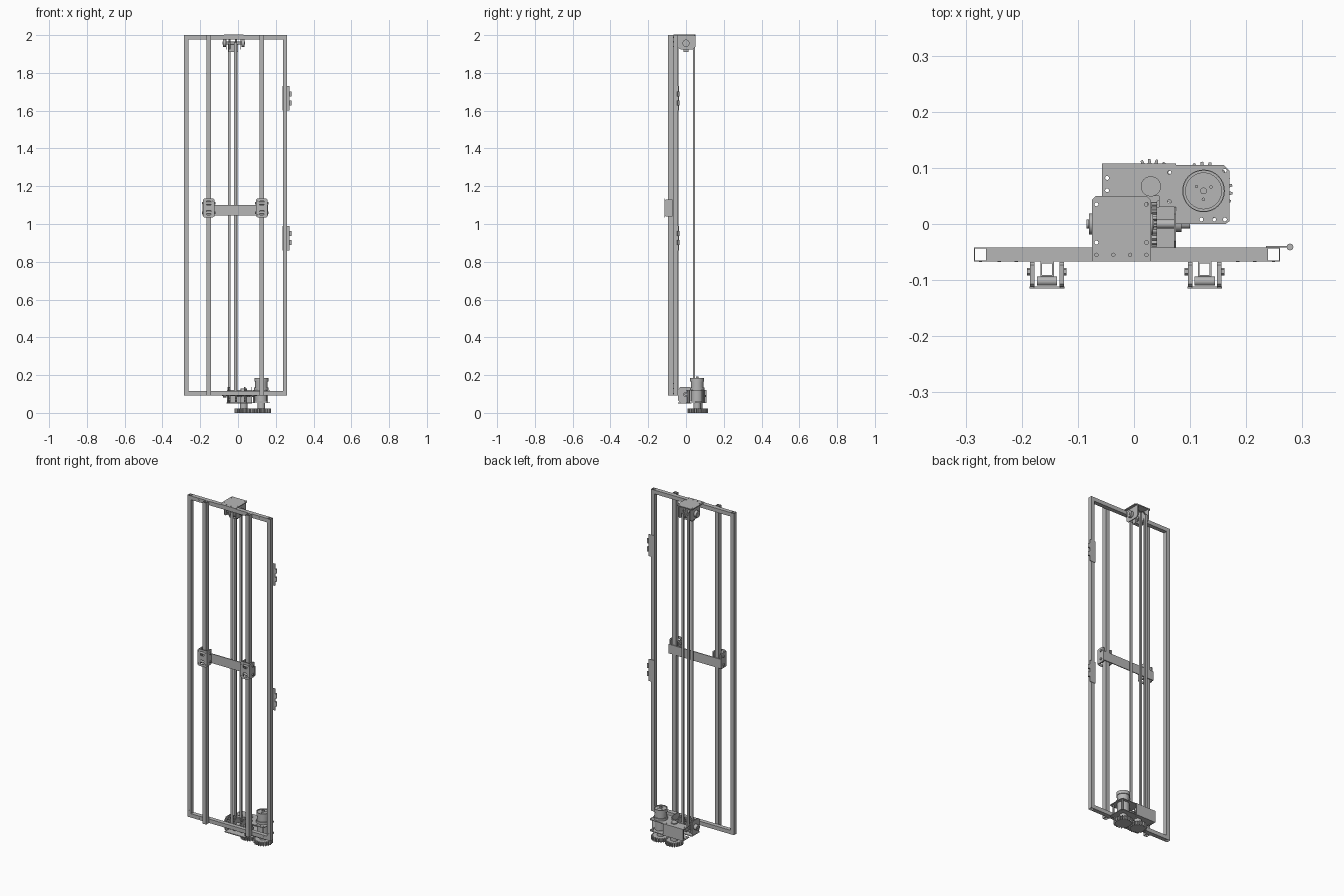
import bpy
from math import pi, sin, cos
from mathutils import Matrix, Vector

cube = bpy.data.objects.get("Cube")
if cube:
    bpy.data.objects.remove(cube, do_unlink=True)

metal = bpy.data.materials.new("grey metal")
metal.use_nodes = True
GREY = (0.47, 0.47, 0.47, 1)
metal.diffuse_color = GREY
metal.node_tree.nodes["Principled BSDF"].inputs["Base Color"].default_value = GREY

# u, v and normal directions for each extrusion axis
AXES = {"X": ((0, 1, 0), (0, 0, 1), (1, 0, 0)),
        "Y": ((-1, 0, 0), (0, 0, 1), (0, 1, 0)),
        "Z": ((1, 0, 0), (0, 1, 0), (0, 0, 1))}


def rect(u0, u1, v0, v1, cut=0.0):
    if not cut:
        return [(u0, v0), (u1, v0), (u1, v1), (u0, v1)]
    return [(u0 + cut, v0), (u1 - cut, v0), (u1, v0 + cut), (u1, v1 - cut),
            (u1 - cut, v1), (u0 + cut, v1), (u0, v1 - cut), (u0, v0 + cut)]


def circle(u, v, r, n=24):
    return [(u + r * cos(2 * pi * i / n), v + r * sin(2 * pi * i / n)) for i in range(n)]


def gear(u, v, r, teeth, depth):
    pts = []
    for i in range(teeth):
        for step, rad in ((0, r - depth), (0.4, r - depth), (0.55, r), (0.85, r)):
            a = 2 * pi * (i + step) / teeth
            pts.append((u + rad * cos(a), v + rad * sin(a)))
    return pts


def extrude(name, axis, lo, hi, outline, holes=(), smooth=False):
    """Flat profile with holes, extruded from lo to hi along an axis."""
    curve = bpy.data.curves.new(name, "CURVE")
    curve.dimensions = "2D"
    curve.fill_mode = "BOTH"
    curve.extrude = (hi - lo) / 2
    flip = -1 if axis == "Y" else 1
    for pts in (outline, *holes):
        spline = curve.splines.new("POLY")
        spline.points.add(len(pts) - 1)
        for p, (u, v) in zip(spline.points, pts):
            p.co = (flip * u, v, 0, 1)
        spline.use_cyclic_u = True
    temp = bpy.data.objects.new(name, curve)
    bpy.context.collection.objects.link(temp)
    graph = bpy.context.evaluated_depsgraph_get()
    mesh = bpy.data.meshes.new_from_object(temp.evaluated_get(graph))
    bpy.data.objects.remove(temp, do_unlink=True)
    u, v, n = (Vector(a) for a in AXES[axis])
    turn = Matrix((u, v, n)).transposed().to_4x4()
    mesh.transform(Matrix.Translation(n * (lo + hi) / 2) @ turn)
    mesh.materials.clear()
    mesh.materials.append(metal)
    obj = bpy.data.objects.new(name, mesh)
    bpy.context.collection.objects.link(obj)
    bpy.ops.object.select_all(action="DESELECT")
    obj.select_set(True)
    bpy.context.view_layer.objects.active = obj
    if smooth:
        bpy.ops.object.shade_smooth_by_angle(angle=0.6)
    else:
        bpy.ops.object.shade_flat()
    return obj


def box(name, x0, x1, y0, y1, z0, z1):
    return extrude(name, "Z", z0, z1, rect(x0, x1, y0, y1))


def rod(name, axis, lo, hi, u, v, r, n=24):
    return extrude(name, axis, lo, hi, circle(u, v, r, n), smooth=True)


def tube(name, axis, lo, hi, u0, u1, v0, v1, wall=0.002):
    inner = rect(u0 + wall, u1 - wall, v0 + wall, v1 - wall)
    return extrude(name, axis, lo, hi, rect(u0, u1, v0, v1), [inner])


# Outer frame of square tubes
FRONT, BACK, BOTTOM, TOP = -0.067, -0.042, 0.092, 2.0
for side, x in (("right", -0.285), ("left", 0.237)):
    tube(side + "_post", "Z", BOTTOM, TOP, x, x + 0.023, FRONT, BACK)
    for z in (0.13, 0.155, 1.94, 1.965):
        rod(side + "_post_rivet", "Y", FRONT - 0.001, FRONT, x + 0.0115, z, 0.003, 10)
for side, z in (("lower", BOTTOM), ("upper", TOP - 0.023)):
    tube(side + "_rail", "X", -0.262, 0.237, FRONT, BACK, z, z + 0.023)
    for x in (-0.24, -0.21, 0.185, 0.215):
        rod(side + "_rail_rivet", "Y", FRONT - 0.001, FRONT, x, z + 0.0115, 0.003, 10)

# Guide rails and their carriages
for side, x in (("right", -0.155), ("left", 0.126)):
    tube(side + "_guide", "Z", BOTTOM, TOP, x - 0.012, x + 0.012, -0.094, FRONT, 0.003)
    slots = [rect(x - 0.012, x + 0.012, z - 0.012, z + 0.012, 0.003) for z in (1.06, 1.11)]
    bolts = [circle(x + dx, z, 0.003, 10) for dx in (-0.024, 0.024) for z in (1.05, 1.12)]
    extrude(side + "_carriage_face", "Y", -0.115, -0.111,
            rect(x - 0.031, x + 0.031, 1.035, 1.135, 0.008), slots + bolts)
    for sx in (-1, 1):
        cx = x + sx * 0.026
        extrude(side + "_carriage_cheek", "X", cx - 0.004, cx + 0.004,
                rect(-0.112, -0.068, 1.04, 1.13, 0.005))
        for z in (1.06, 1.11):
            end = cx + sx * 0.006
            rod(side + "_axle_nut", "X", end - 0.004, end + 0.003, -0.085, z, 0.007, 6)
    for z in (1.06, 1.11):
        rod(side + "_roller", "X", x - 0.018, x + 0.018, -0.102, z, 0.008)

# Bar that joins the carriages
box("cross_plate", -0.187, 0.158, -0.067, -0.062, 1.045, 1.1)

# Hinge plates on the left post
for z in (0.925, 1.665):
    box("hinge_leaf", 0.235, 0.272, -0.042, -0.039, z - 0.065, z + 0.065)
    for dz in (-0.024, 0.024):
        rod("hinge_knuckle", "Z", z + dz - 0.013, z + dz + 0.013, 0.278, -0.041, 0.006, 16)

# Top bracket with idler wheels
plate_holes = [circle(x, y, 0.0035, 12) for x in (-0.067, 0.022) for y in (-0.033, 0.035)]
plate_holes += [circle(x, -0.055, 0.003, 12) for x in (-0.067, -0.037, -0.007, 0.022)]
extrude("top_plate", "Z", 1.998, 2.003,
        [(-0.075, FRONT), (0.03, FRONT), (0.03, 0.043), (0.023, 0.05),
         (-0.068, 0.05), (-0.075, 0.043)], plate_holes)
for x in (-0.06, 0.014):
    extrude("top_cheek", "X", x - 0.002, x + 0.002,
            [(BACK, 1.998), (BACK, 1.935), (-0.03, 1.925), (0.038, 1.925),
             (0.05, 1.937), (0.05, 1.998)], [circle(0.0, 1.957, 0.01)])
rod("top_shaft", "X", -0.082, 0.036, 0.0, 1.957, 0.008)
for x in (-0.072, 0.026):
    rod("top_bearing", "X", x - 0.008, x + 0.008, 0.0, 1.957, 0.019)
for x in (-0.046, -0.011):
    extrude("top_pulley", "X", x - 0.005, x + 0.005, gear(0.0, 1.957, 0.038, 22, 0.004))
box("tension_block", -0.05, 0.0, -0.012, 0.012, 1.91, 1.95)

# Vertical drive strands
for x in (-0.046, -0.01):
    box("back_strand", x - 0.0065, x + 0.0065, 0.037, 0.048, 0.1, 1.96)
box("front_strand", -0.02, -0.004, -0.041, -0.038, 0.1, 1.96)

# Lower gearbox: side plates, cross shaft and wheels
for x in (-0.057, 0.073):
    extrude("gearbox_cheek", "X", x - 0.002, x + 0.002,
            rect(BACK, 0.03, 0.055, 0.138, 0.012), [circle(0.0, 0.098, 0.009)])
rod("drive_shaft", "X", -0.085, 0.1, 0.0, 0.098, 0.008)
rod("drive_collar", "X", -0.08, -0.06, 0.0, 0.098, 0.016)
rod("end_collar", "X", 0.075, 0.085, 0.0, 0.098, 0.014)
for x in (-0.046, -0.011, 0.036):
    extrude("drive_sprocket", "X", x - 0.005, x + 0.005, gear(0.0, 0.098, 0.04, 18, 0.007))
box("gearbox_floor", -0.06, 0.075, BACK, 0.03, 0.05, 0.055)

# Motor deck plates with standoffs
deck = [(-0.057, 0.05), (-0.057, 0.105), (0.16, 0.105), (0.17, 0.095), (0.17, 0.005),
        (0.163, 0.0), (0.073, 0.0), (0.073, 0.03), (0.045, 0.03), (0.045, 0.05)]
corners = ((-0.048, 0.082), (-0.048, 0.06), (0.063, 0.092), (0.063, 0.04),
           (0.162, 0.095), (0.162, 0.008), (0.143, 0.008), (0.12, 0.008))
for name, z in (("lower_deck", 0.052), ("upper_deck", 0.118)):
    extrude(name, "Z", z, z + 0.004, deck, [circle(x, y, 0.0035, 12) for x, y in corners])
box("deck_back_wall", -0.057, 0.075, 0.104, 0.108, 0.052, 0.122)
for x, y in ((-0.048, 0.095), (0.085, 0.01), (0.155, 0.015), (0.155, 0.09)):
    rod("standoff", "Z", 0.054, 0.12, x, y, 0.005, 12)

# Motor
MX, MY = 0.124, 0.059
rod("motor_flange", "Z", 0.122, 0.135, MX, MY, 0.038, 32)
rod("motor_body", "Z", 0.06, 0.172, MX, MY, 0.033, 32)
extrude("motor_rim", "Z", 0.165, 0.185, circle(MX, MY, 0.037, 32),
        [circle(MX, MY, 0.032, 32)], smooth=True)
rod("motor_cap", "Z", 0.172, 0.181, MX, MY, 0.0325, 32)
rod("motor_spindle", "Z", 0.181, 0.192, MX, MY, 0.006, 16)
for i in range(3):
    a = 2 * pi * i / 3 + 0.5
    rod("motor_screw", "Z", 0.181, 0.184, MX + 0.015 * cos(a), MY + 0.015 * sin(a), 0.003, 10)

# Reduction gears under the deck
for name, x, y, r in (("motor_gear", MX, MY, 0.052), ("driven_gear", 0.03, 0.067, 0.049)):
    extrude(name, "Z", 0.0, 0.022, gear(x, y, r, 22, 0.009))
    rod(name + "_hub", "Z", 0.022, 0.052, x, y, 0.02)
rod("driven_shaft", "Z", 0.052, 0.128, 0.03, 0.067, 0.018)
extrude("bevel_wheel", "Z", 0.085, 0.095, gear(0.03, 0.067, 0.035, 16, 0.006))
